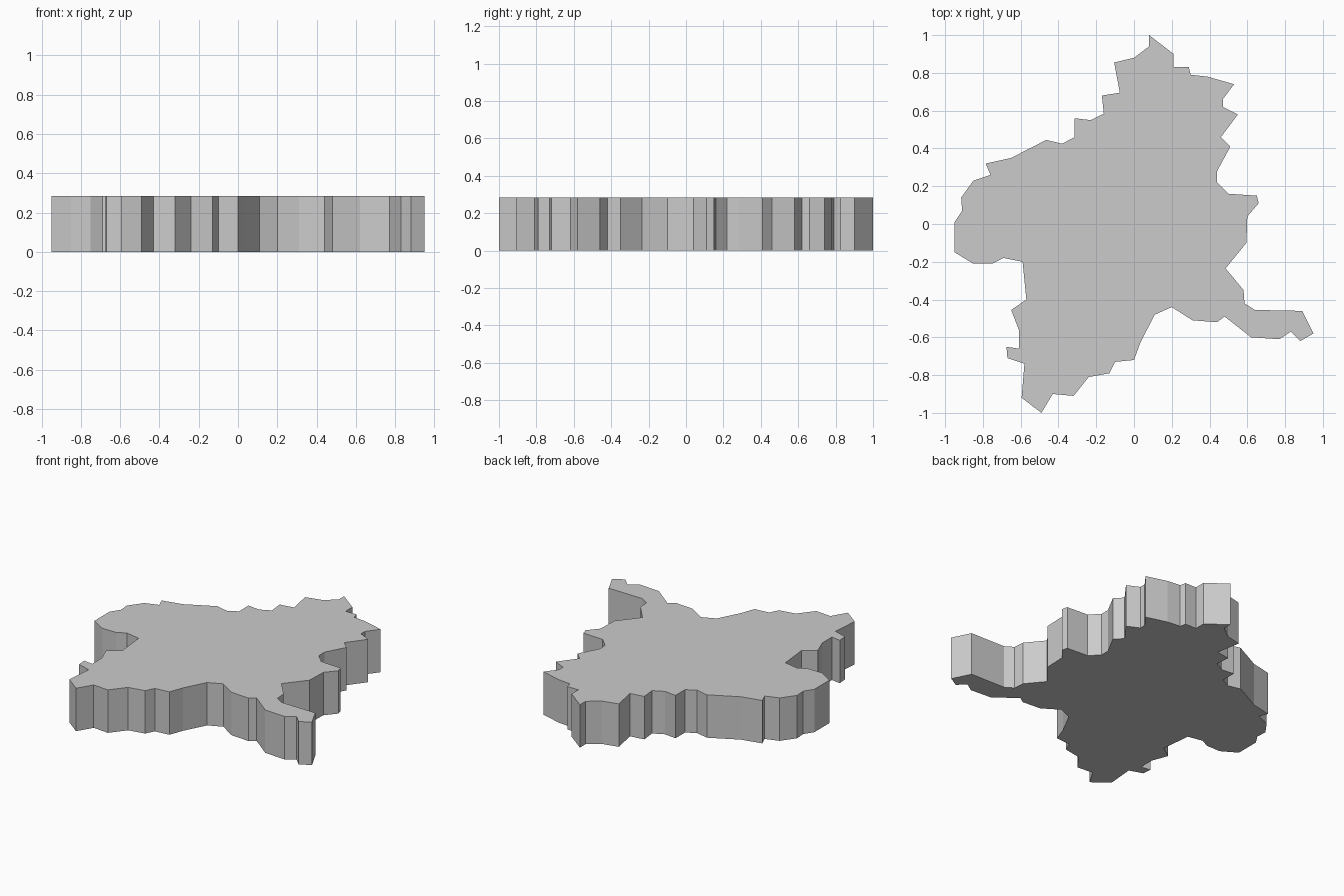
import bpy
import bmesh

HEIGHT = 0.285

# Outline of the slab, clockwise from the northern tip
OUTLINE = [
    (0.08, 1.0), (0.21, 0.90), (0.21, 0.83), (0.29, 0.83), (0.30, 0.79), (0.39, 0.78),
    (0.53, 0.74), (0.47, 0.66), (0.47, 0.62), (0.55, 0.58), (0.46, 0.46), (0.51, 0.41),
    (0.44, 0.28), (0.44, 0.22), (0.50, 0.16), (0.65, 0.15), (0.66, 0.11), (0.60, 0.04),
    (0.595, -0.10), (0.485, -0.235), (0.58, -0.35), (0.585, -0.42), (0.64, -0.455),
    (0.89, -0.46), (0.95, -0.58), (0.88, -0.62), (0.83, -0.57), (0.77, -0.61),
    (0.62, -0.60), (0.48, -0.49), (0.44, -0.52), (0.31, -0.51), (0.20, -0.44),
    (0.11, -0.48), (0.035, -0.625), (0.0, -0.72), (-0.10, -0.73), (-0.13, -0.79),
    (-0.24, -0.81), (-0.32, -0.91), (-0.43, -0.90), (-0.49, -1.0), (-0.595, -0.92),
    (-0.58, -0.74), (-0.67, -0.71), (-0.675, -0.65), (-0.61, -0.66), (-0.61, -0.56),
    (-0.65, -0.455), (-0.57, -0.40), (-0.59, -0.20), (-0.69, -0.18), (-0.75, -0.21),
    (-0.85, -0.21), (-0.95, -0.15), (-0.95, 0.01), (-0.91, 0.07), (-0.915, 0.14),
    (-0.85, 0.23), (-0.76, 0.26), (-0.785, 0.32), (-0.65, 0.35), (-0.465, 0.445),
    (-0.38, 0.425), (-0.315, 0.46), (-0.315, 0.56), (-0.23, 0.55), (-0.16, 0.585),
    (-0.17, 0.68), (-0.075, 0.695), (-0.105, 0.855), (0.0, 0.88), (0.08, 0.94),
]


def extruded_slab(name, outline, height):
    bm = bmesh.new()
    base = bm.faces.new([bm.verts.new((x, y, 0)) for x, y in outline])
    # Keep the base and raise a copy of it to make walls and top
    geom = bmesh.ops.extrude_face_region(bm, geom=[base], use_keep_orig=True)["geom"]
    top = [v for v in geom if isinstance(v, bmesh.types.BMVert)]
    bmesh.ops.translate(bm, verts=top, vec=(0, 0, height))
    # Triangulate only the concave caps
    caps = [f for f in bm.faces if len(f.verts) > 4]
    bmesh.ops.triangulate(bm, faces=caps)
    bmesh.ops.recalc_face_normals(bm, faces=bm.faces)
    mesh = bpy.data.meshes.new(name)
    bm.to_mesh(mesh)
    bm.free()
    obj = bpy.data.objects.new(name, mesh)
    bpy.context.collection.objects.link(obj)
    return obj


# Flat region-shaped slab
extruded_slab("map_region_slab", OUTLINE, HEIGHT)
